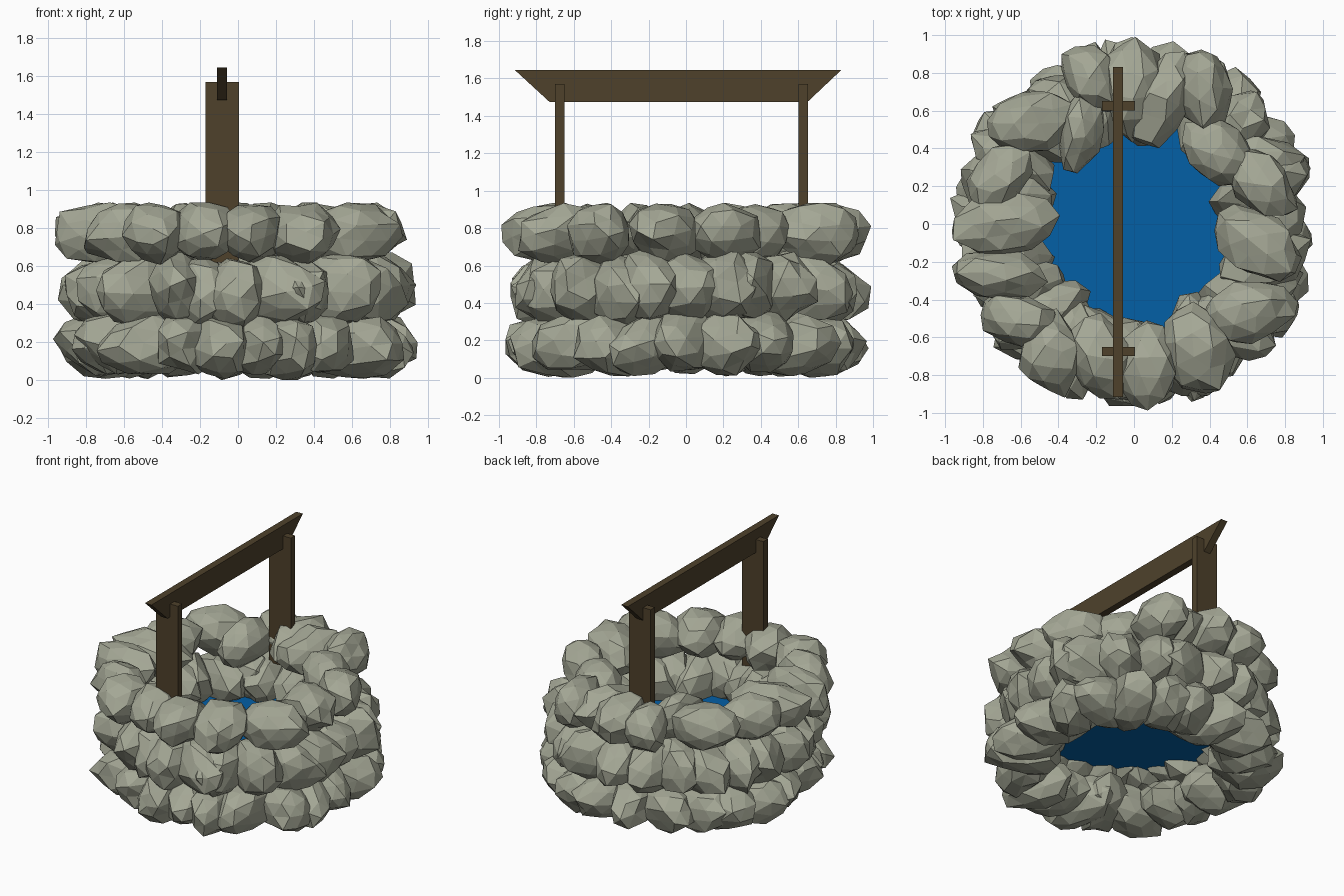
import bpy, bmesh, math, random
from mathutils import Matrix, Vector

if "Cube" in bpy.data.objects:
    bpy.data.objects.remove(bpy.data.objects["Cube"])

random.seed(5)


def material(name, rgb):
    m = bpy.data.materials.new(name)
    m.diffuse_color = (*rgb, 1)
    m.use_nodes = True
    m.node_tree.nodes["Principled BSDF"].inputs["Base Color"].default_value = m.diffuse_color
    return m


STONE = material("grey_green_stone", (0.37, 0.385, 0.30))
WOOD = material("dark_brown_wood", (0.077, 0.053, 0.024))
WATER = material("blue_water", (0.001, 0.115, 0.38))


def add_object(name, bm, mat):
    bmesh.ops.recalc_face_normals(bm, faces=bm.faces)
    me = bpy.data.meshes.new(name)
    bm.to_mesh(me)
    bm.free()
    me.materials.append(mat)
    ob = bpy.data.objects.new(name, me)
    bpy.context.collection.objects.link(ob)
    return ob


def add_stone(bm, x, y, z, a, b, h, angle, tilt):
    """Rough faceted boulder: jittered icosphere stretched along its angle."""
    verts = bmesh.ops.create_icosphere(bm, subdivisions=2, radius=1)["verts"]
    place = (Matrix.Translation((x, y, z)) @ Matrix.Rotation(math.radians(angle), 4, 'Z')
             @ Matrix.Rotation(math.radians(tilt), 4, 'Y'))
    spin = (Matrix.Rotation(random.uniform(0, 6.28), 4, 'Z')
            @ Matrix.Rotation(random.uniform(0, 6.28), 4, 'X'))
    for v in verts:
        p = (spin @ v.co) * random.uniform(0.88, 1.12)
        p = place @ Vector((p.x * a * (0.92 + 0.14 * p.x * p.x), p.y * b, p.z * h))
        r = math.hypot(p.x, p.y)
        if r > 0.99:                      # keep inside the well's outline
            p.x, p.y = p.x * 0.99 / r, p.y * 0.99 / r
        p.z = min(max(p.z, z - 0.20, 0), z + 0.20, 0.935)
        v.co = p


# Top course: x, y, half length, half width, direction
TOP = [
    (0.00, 0.73, .26, .17, 90), (0.15, 0.65, .25, .15, 65), (0.37, 0.71, .23, .15, 95),
    (0.45, 0.38, .21, .15, -40), (0.67, 0.22, .23, .15, -45), (0.65, -0.10, .24, .17, -35),
    (0.60, -0.46, .25, .17, 15), (0.34, -0.67, .25, .18, -65), (0.07, -0.75, .23, .16, 90),
    (-0.18, -0.71, .22, .17, -75), (-0.44, -0.69, .22, .17, 100), (-0.61, -0.51, .22, .14, -20),
    (-0.72, -0.27, .26, .14, -3), (-0.70, 0.00, .26, .17, 10), (-0.71, 0.25, .21, .15, 55),
    (-0.53, 0.55, .24, .16, 15), (-0.28, 0.50, .22, .12, 80), (-0.22, 0.77, .19, .15, -45),
]
bm = bmesh.new()
for x, y, a, b, ang in TOP:
    add_stone(bm, x, y, 0.775, a, b, 0.162, ang, random.uniform(-8, 8))
add_object("top_stone_course", bm, STONE)

# Lower courses: tightly packed stones round a ring
for name, z, count, h in (("middle_stone_course", 0.475, 24, 0.19),
                          ("bottom_stone_course", 0.18, 22, 0.165)):
    bm = bmesh.new()
    for i in range(count):
        t = 360 * (i + random.uniform(-0.2, 0.2)) / count
        r = random.uniform(0.69, 0.75)
        add_stone(bm, r * math.cos(math.radians(t)), r * math.sin(math.radians(t)),
                  z + random.uniform(-0.02, 0.02), random.uniform(0.23, 0.28),
                  random.uniform(0.14, 0.18), h, t + random.uniform(-50, 50),
                  random.uniform(-10, 10))
    add_object(name, bm, STONE)

# Water surface
bm = bmesh.new()
bmesh.ops.create_circle(bm, cap_ends=True, segments=32, radius=0.60,
                        matrix=Matrix.Translation((0, 0, 0.38)))
add_object("water", bm, WATER)


def board(name, profile, x0, x1):
    """Plank: a y-z outline extruded along x."""
    bm = bmesh.new()
    face = bm.faces.new([bm.verts.new((x0, y, z)) for y, z in profile])
    ext = bmesh.ops.extrude_face_region(bm, geom=[face])["geom"]
    bmesh.ops.translate(bm, vec=(x1 - x0, 0, 0),
                        verts=[g for g in ext if isinstance(g, bmesh.types.BMVert)])
    return add_object(name, bm, WOOD)


# Posts and crossbeam
for name, y in (("front_post", -0.70), ("back_post", 0.602)):
    board(name, [(y, 0.62), (y + 0.05, 0.62), (y + 0.05, 1.57), (y, 1.57)], -0.17, 0.005)
board("crossbeam", [(-0.73, 1.475), (0.65, 1.475), (0.83, 1.645), (-0.915, 1.645)], -0.11, -0.058)
